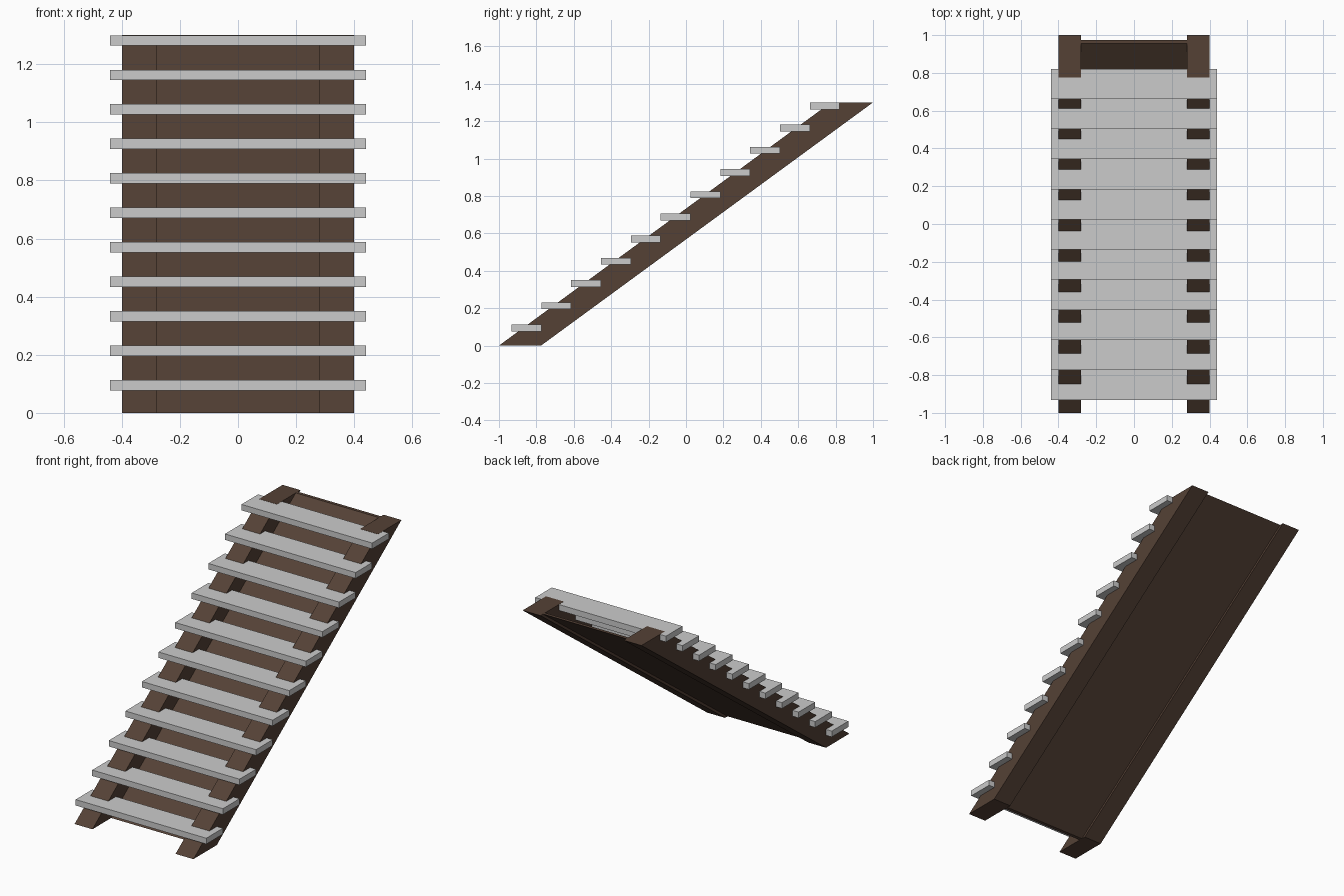
import bpy, bmesh

if "Cube" in bpy.data.objects:
    bpy.data.objects.remove(bpy.data.objects["Cube"])

brown = bpy.data.materials.new("dark_wood")
brown.diffuse_color = (0.09, 0.053, 0.036, 1)
brown.use_nodes = True
brown.node_tree.nodes["Principled BSDF"].inputs["Base Color"].default_value = brown.diffuse_color


def extrude_profile(name, profile, x0, x1, mat=None):
    """Extrude a (y, z) side profile from x0 to x1."""
    bm = bmesh.new()
    face = bm.faces.new([bm.verts.new((x0, y, z)) for y, z in profile])
    ext = bmesh.ops.extrude_face_region(bm, geom=[face])
    verts = [g for g in ext["geom"] if isinstance(g, bmesh.types.BMVert)]
    bmesh.ops.translate(bm, vec=(x1 - x0, 0, 0), verts=verts)
    bmesh.ops.recalc_face_normals(bm, faces=bm.faces)
    mesh = bpy.data.meshes.new(name)
    bm.to_mesh(mesh)
    bm.free()
    if mat:
        mesh.materials.append(mat)
    obj = bpy.data.objects.new(name, mesh)
    bpy.context.collection.objects.link(obj)
    return obj


HEIGHT, RUN = 1.30, 1.775


def sloped(front, back):
    """Parallelogram following the pitch of the stairs."""
    return [(front, 0), (back, 0), (back + RUN, HEIGHT), (front + RUN, HEIGHT)]


# Sloping side beams
for side, x0, x1 in (("left", -0.40, -0.28), ("right", 0.28, 0.40)):
    extrude_profile(f"{side}_stringer", sloped(-1.0, -0.775), x0, x1, brown)

# Thin board closing the underside between the beams
extrude_profile("back_panel", sloped(-0.82, -0.80), -0.28, 0.28, brown)

# Eleven treads
for i in range(11):
    y = -0.933 + i * 0.1595
    z = 0.0765 + i * 0.1187
    extrude_profile(f"tread_{i + 1}",
                    [(y, z), (y + 0.1595, z), (y + 0.1595, z + 0.036), (y, z + 0.036)],
                    -0.44, 0.44)
